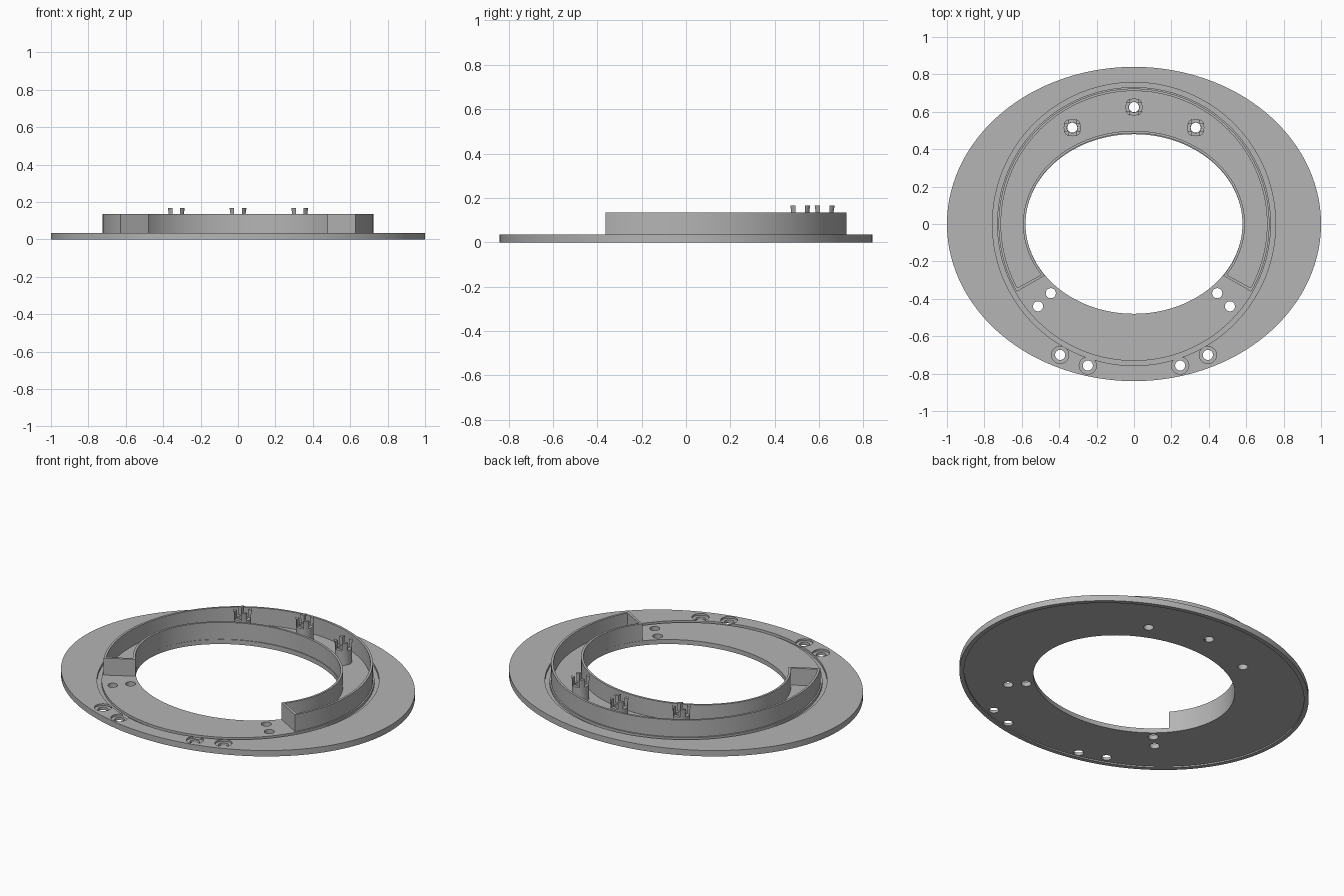
import bpy, bmesh, math
from mathutils import Vector

cube = bpy.data.objects.get("Cube")
if cube:
    bpy.data.objects.remove(cube)

grey = bpy.data.materials.new("plain grey")
grey.use_nodes = True
GREY = (0.46, 0.46, 0.46, 1)
grey.diffuse_color = GREY
grey.node_tree.nodes["Principled BSDF"].inputs["Base Color"].default_value = GREY

PLATE_TOP, WALL_TOP, POST_TOP = 0.035, 0.135, 0.167


def polar(rx, ry, a):
    """Point of an ellipse in direction a."""
    c, s = math.cos(a), math.sin(a)
    r = 1 / math.hypot(c / rx, s / ry)
    return r * c, r * s


def sweep(name, profile, start=0, end=360, steps=144, centre=(0, 0)):
    """Turn a closed profile of (rx, ry, z) around z, fully or over a sector."""
    full = end - start >= 360
    bm = bmesh.new()
    rings = []
    for i in range(steps if full else steps + 1):
        a = math.radians(start + (end - start) * i / steps)
        ring = []
        for rx, ry, z in profile:
            x, y = polar(rx, ry, a)
            ring.append(bm.verts.new((x + centre[0], y + centre[1], z)))
        rings.append(ring)
    n = len(profile)
    pairs = list(zip(rings, rings[1:]))
    if full:
        pairs.append((rings[-1], rings[0]))
    for a, b in pairs:
        for k in range(n):
            m = (k + 1) % n
            bm.faces.new((a[k], a[m], b[m], b[k]))
    if not full:
        bm.faces.new(rings[0])
        bm.faces.new(rings[-1])
    return finish(name, bm)


def finish(name, bm):
    bmesh.ops.recalc_face_normals(bm, faces=bm.faces)
    mesh = bpy.data.meshes.new(name)
    bm.to_mesh(mesh)
    bm.free()
    mesh.materials.append(grey)
    ob = bpy.data.objects.new(name, mesh)
    bpy.context.collection.objects.link(ob)
    return ob


def cylinders(name, spots, radius, z0, z1):
    bm = bmesh.new()
    for x, y in spots:
        made = bmesh.ops.create_cone(bm, cap_ends=True, segments=32, radius1=radius,
                                     radius2=radius, depth=z1 - z0)
        bmesh.ops.translate(bm, verts=made["verts"], vec=(x, y, (z0 + z1) / 2))
    return finish(name, bm)


def box(name, centre, size):
    bm = bmesh.new()
    bmesh.ops.create_cube(bm, size=1)
    bmesh.ops.scale(bm, verts=bm.verts, vec=size)
    bmesh.ops.translate(bm, verts=bm.verts, vec=Vector(centre))
    return finish(name, bm)


def cut(ob, cutters):
    """Subtract the cutters, keep the result and drop the cutters."""
    for c in cutters:
        c.hide_render = True
        mod = ob.modifiers.new("cut", "BOOLEAN")
        mod.operation, mod.solver, mod.object = "DIFFERENCE", "EXACT", c
    deps = bpy.context.evaluated_depsgraph_get()
    mesh = bpy.data.meshes.new_from_object(ob.evaluated_get(deps))
    ob.modifiers.clear()
    ob.data = mesh
    for c in cutters:
        bpy.data.objects.remove(c)


def smooth(ob):
    bpy.ops.object.select_all(action="DESELECT")
    ob.select_set(True)
    bpy.context.view_layer.objects.active = ob
    bpy.ops.object.shade_smooth_by_angle(angle=math.radians(30))


def mirrored(spots):
    return [(s * x, y) for x, y in spots for s in (1, -1)]


# Oval plate with a round groove on top and a shallow recess underneath
GROOVE, RECESS = 0.02, 0.008
plate = sweep("base_plate", [
    (0.58, 0.48, RECESS), (0.975, 0.815, RECESS), (0.975, 0.815, 0), (1, 0.84, 0),
    (1, 0.84, PLATE_TOP), (0.757, 0.757, PLATE_TOP), (0.757, 0.757, GROOVE),
    (0.732, 0.732, GROOVE), (0.732, 0.732, PLATE_TOP), (0.58, 0.48, PLATE_TOP)])

# Screw holes, the outer four counterbored
posts = [(0, 0.625)] + mirrored([(0.33, 0.515)])
inner_holes = mirrored([(0.445, -0.37), (0.513, -0.44)])
outer_holes = mirrored([(0.395, -0.7), (0.247, -0.757)])
cut(plate, [cylinders("hole_cutter", posts + inner_holes + outer_holes, 0.027, -0.1, 0.1),
            cylinders("counterbore_cutter", outer_holes, 0.046, 0.024, 0.1)])
smooth(plate)


# Curved channel walls, open towards the front
def wall(name, inner, outer, start, end, steps):
    low = PLATE_TOP - 0.005
    smooth(sweep(name, [(*inner, low), (*outer, low), (*outer, WALL_TOP), (*inner, WALL_TOP)],
                 start, end, steps))


INNER, OUTER = (0.58, 0.485), (0.724, 0.724)
wall("outer_wall", (0.711, 0.711), OUTER, -30, 210, 96)
wall("inner_wall", INNER, (0.593, 0.498), -30, 210, 96)
wall("left_end_wall", INNER, OUTER, -30, -28.7, 1)
wall("right_end_wall", INNER, OUTER, 208.7, 210, 1)

# Hollow posts with a cross slot that leaves four flared prongs
for (x, y), side in zip(posts, ("middle", "left", "right")):
    shape = [(0.027, 0.03), (0.046, 0.03), (0.046, 0.14), (0.05, POST_TOP), (0.029, POST_TOP)]
    post = sweep(side + "_post", [(r, r, z) for r, z in shape], steps=32, centre=(x, y))
    cut(post, [box("slot_cutter", (x, y, 0.16), size)
               for size in ((0.2, 0.042, 0.08), (0.042, 0.2, 0.08))])
    smooth(post)
